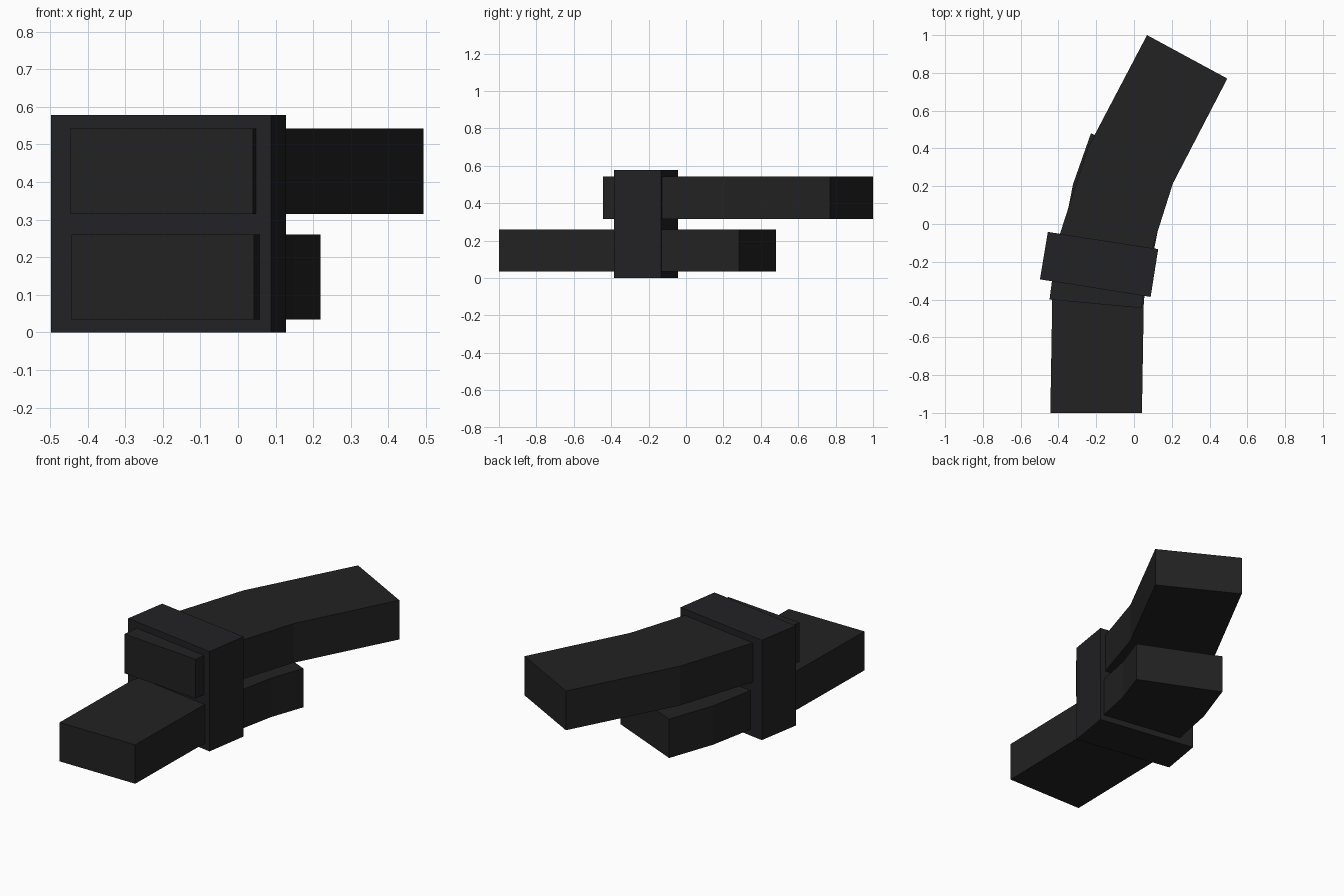
import bpy, bmesh

if "Cube" in bpy.data.objects:
    bpy.data.objects.remove(bpy.data.objects["Cube"])


def material(name, color):
    m = bpy.data.materials.new(name)
    m.diffuse_color = (*color, 1)
    m.use_nodes = True
    m.node_tree.nodes["Principled BSDF"].inputs["Base Color"].default_value = m.diffuse_color
    return m


band_black = material("band black", (0.016, 0.016, 0.016))
clasp_black = material("clasp black", (0.016, 0.016, 0.018))


def slab(name, left, right, z0, z1, mat):
    """Closed slab between matching left and right edge points (front to back)."""
    bm = bmesh.new()
    rings = []
    for (lx, ly), (rx, ry) in zip(left, right):
        rings.append([bm.verts.new(p) for p in
                      ((lx, ly, z0), (rx, ry, z0), (rx, ry, z1), (lx, ly, z1))])
    for a, b in zip(rings, rings[1:]):
        for i in range(4):
            j = (i + 1) % 4
            bm.faces.new((a[i], a[j], b[j], b[i]))
    bm.faces.new(rings[0])
    bm.faces.new(rings[-1])
    bmesh.ops.recalc_face_normals(bm, faces=bm.faces)
    mesh = bpy.data.meshes.new(name)
    bm.to_mesh(mesh)
    bm.free()
    mesh.materials.append(mat)
    obj = bpy.data.objects.new(name, mesh)
    bpy.context.collection.objects.link(obj)
    return obj


# Lower bent band
slab("lower_band",
     [(-0.443, -1.0), (-0.432, -0.353), (-0.323, 0.21), (-0.228, 0.48)],
     [(0.042, -1.0), (0.052, -0.404), (0.15, 0.083), (0.22, 0.283)],
     0.035, 0.26, band_black)

# Upper bent band, sweeping further back
slab("upper_band",
     [(-0.447, -0.40), (-0.41, -0.108), (-0.246, 0.40), (0.069, 1.0)],
     [(0.04, -0.445), (0.07, -0.214), (0.206, 0.215), (0.494, 0.77)],
     0.315, 0.542, band_black)

# Clasp holding both bands together
slab("clasp",
     [(-0.498, -0.293), (-0.456, -0.042)],
     [(0.088, -0.386), (0.128, -0.133)],
     0.0, 0.578, clasp_black)
